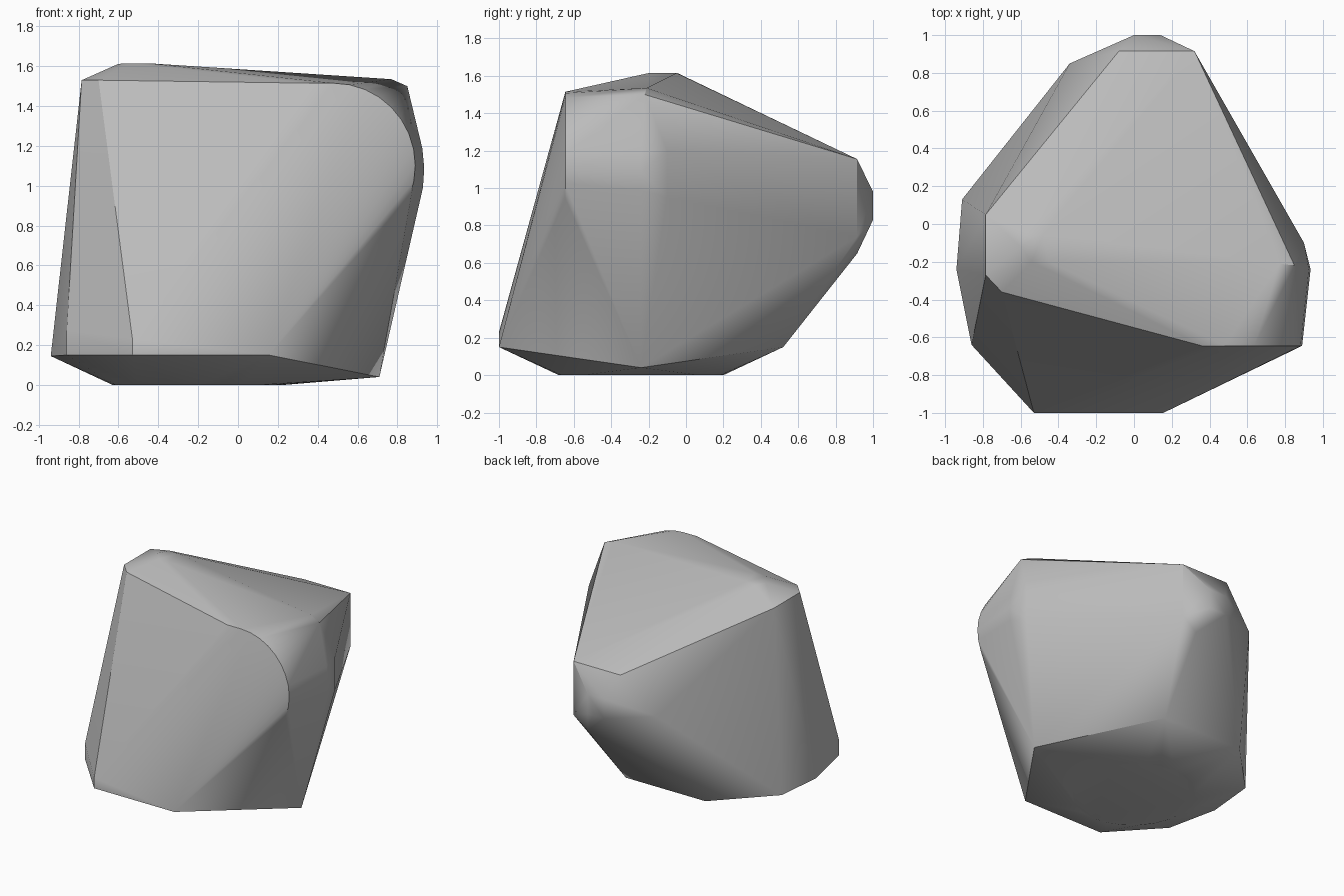
import bpy
import bmesh
from math import radians, sin, cos, tau

cube = bpy.data.objects.get("Cube")
if cube:
    bpy.data.objects.remove(cube, do_unlink=True)


def arc(centre, u, v, start, end, steps):
    """Points on an ellipse arc; u and v are its two half-axes, angles in degrees."""
    points = []
    for i in range(steps + 1):
        a = radians(start + (end - start) * i / steps)
        points.append(tuple(c + p * cos(a) + q * sin(a) for c, p, q in zip(centre, u, v)))
    return points


# Lower rim and rounded foot
rim = [(-.53, -1, .15), (-.53, -1, .23), (.155, -1, .15), (.71, -.24, .04),
       (.15, .52, .15), (-.53, .52, .15), (-.91, .13, .15),
       (-.94, -.24, .145), (-.86, -.64, .15), (-.86, -.64, .27)]
foot = arc((-.2, -.24, 0), (.43, 0, 0), (0, .44, 0), 0, 345, 23)

# Front shoulder curve and the bulge on the left flank
shoulder = arc((.48, -.645, 1.1), (.41, 0, 0), (0, 0, .415), -22, 90, 10)
shoulder.append((.36, -.645, 1.515))
flank = arc((.5, -.24, 1.08), (.435, 0, 0), (0, 0, .52), -10, 45, 5)
flank += [(.9, -.1, .95), (.9, -.1, 1.2), (.85, -.22, 1.5), (.77, -.21, 1.535)]

# Crown and its right-hand corner
crown = [(-.6, -.12, 1.612), (-.54, -.2, 1.615), (-.45, -.2, 1.615),
         (-.48, -.05, 1.615), (-.56, -.04, 1.612),
         (-.7, -.36, 1.53), (-.785, -.27, 1.53), (-.785, .05, 1.53)]

# Blunt back tip
tip = [(.32, .915, 1.155), (-.08, .915, 1.155), (.32, .915, .74), (.2, .915, .65),
       (.14, 1, .98), (.14, 1, .83), (0, 1, .98), (0, 1, .83), (-.34, .85, .88)]

# Wrap the feature points in a hull
bm = bmesh.new()
for p in rim + foot + shoulder + flank + crown + tip:
    bm.verts.new(p)
hull = bmesh.ops.convex_hull(bm, input=bm.verts)
loose = [v for v in bm.verts if not v.link_faces]
bmesh.ops.delete(bm, geom=loose, context='VERTS')
bmesh.ops.dissolve_limit(bm, angle_limit=radians(1), verts=bm.verts, edges=bm.edges)
bmesh.ops.recalc_face_normals(bm, faces=bm.faces)
mesh = bpy.data.meshes.new("boulder")
bm.to_mesh(mesh)
bm.free()
boulder = bpy.data.objects.new("boulder", mesh)
bpy.context.collection.objects.link(boulder)

# Plain grey stone
stone = bpy.data.materials.new("grey stone")
stone.use_nodes = True
grey = (.5, .5, .5, 1)
stone.diffuse_color = grey
stone.node_tree.nodes["Principled BSDF"].inputs["Base Color"].default_value = grey
mesh.materials.append(stone)

# Soft facets with crisp main edges
bpy.ops.object.select_all(action='DESELECT')
boulder.select_set(True)
bpy.context.view_layer.objects.active = boulder
bpy.ops.object.shade_smooth_by_angle(angle=radians(30))
weighted = boulder.modifiers.new("weighted normals", 'WEIGHTED_NORMAL')
weighted.keep_sharp = True
